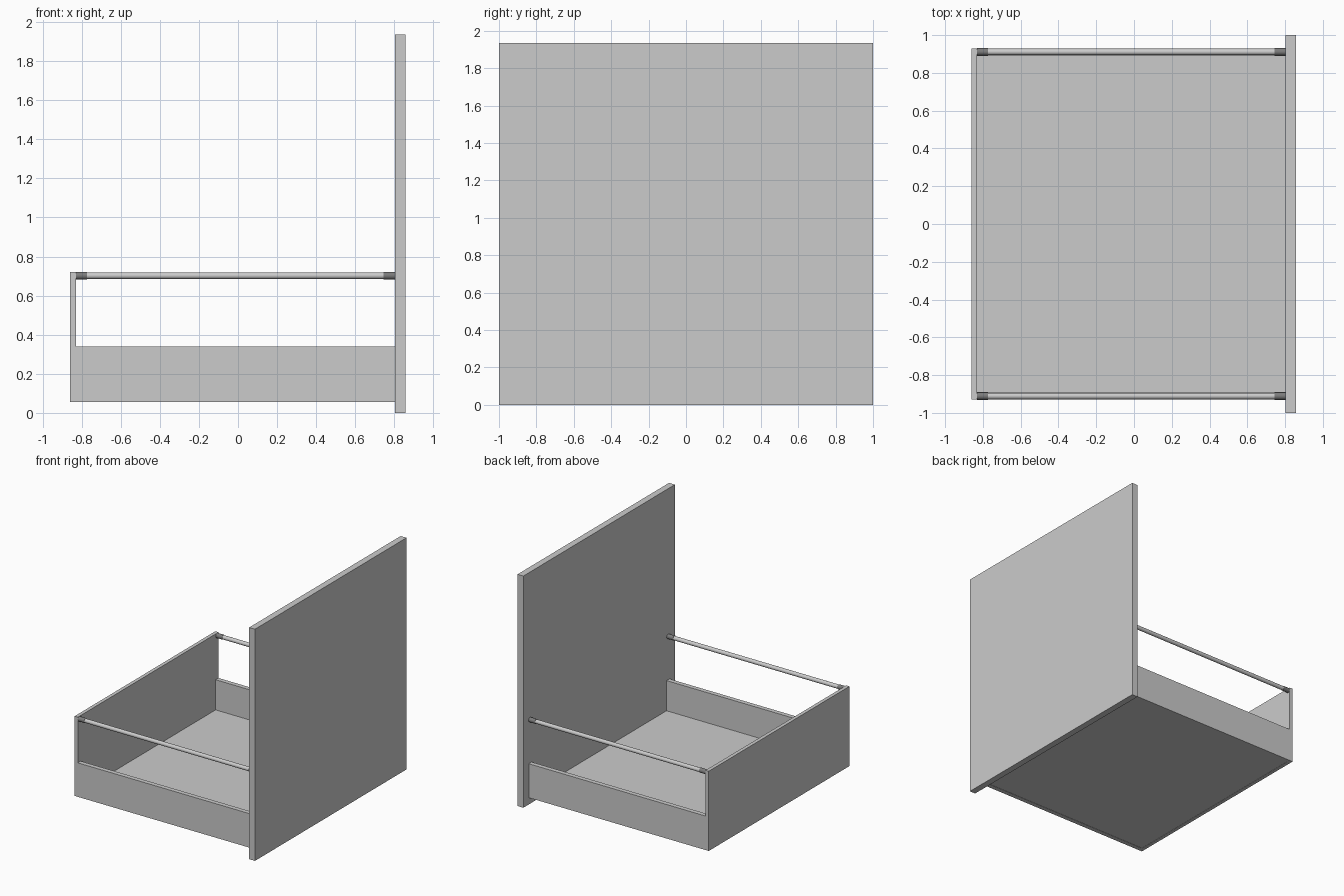
import bpy
from math import pi

if "Cube" in bpy.data.objects:
    bpy.data.objects.remove(bpy.data.objects["Cube"])


def box(name, x0, x1, y0, y1, z0, z1):
    bpy.ops.mesh.primitive_cube_add(
        size=1, location=((x0 + x1) / 2, (y0 + y1) / 2, (z0 + z1) / 2))
    ob = bpy.context.object
    ob.name = name
    ob.scale = (x1 - x0, y1 - y0, z1 - z0)
    bpy.ops.object.transform_apply(location=False, rotation=False, scale=True)
    return ob


def rod(name, x0, x1, y, z, r):
    bpy.ops.mesh.primitive_cylinder_add(
        vertices=32, radius=r, depth=x1 - x0,
        location=((x0 + x1) / 2, y, z), rotation=(0, pi / 2, 0))
    ob = bpy.context.object
    ob.name = name
    bpy.ops.object.shade_smooth_by_angle()
    return ob


dark = bpy.data.materials.new("dark_grey")
dark.diffuse_color = (0.2, 0.2, 0.2, 1)
dark.use_nodes = True
dark.node_tree.nodes["Principled BSDF"].inputs["Base Color"].default_value = dark.diffuse_color

BACK, INNER, FRONT = -0.86, -0.83, 0.803   # x of back face, back inside, front panel
HALF, WALL = 0.928, 0.038                  # half width of drawer, side thickness
BASE, ROD_Z = 0.056, 0.702

# Tall front panel, back board and floor
box("front_panel", FRONT, 0.857, -1, 1, 0, 1.935)
box("back_panel", BACK, INNER, -HALF, HALF, BASE, 0.722)
box("drawer_floor", INNER, FRONT, -HALF + WALL, HALF - WALL, BASE + 0.002, 0.088)

# Low side walls with a rail and end sockets above each
for tag, s in (("near", -1), ("far", 1)):
    ya, yb = sorted((s * HALF, s * (HALF - WALL)))
    box(tag + "_side_wall", INNER, FRONT, ya, yb, BASE, 0.34)
    y = s * 0.911
    rod(tag + "_rail", INNER, FRONT, y, ROD_Z, 0.017)
    for end, x in (("back", INNER), ("front", FRONT - 0.058)):
        cap = rod(f"{tag}_rail_{end}_socket", x, x + 0.058, y, ROD_Z, 0.0195)
        cap.data.materials.append(dark)
